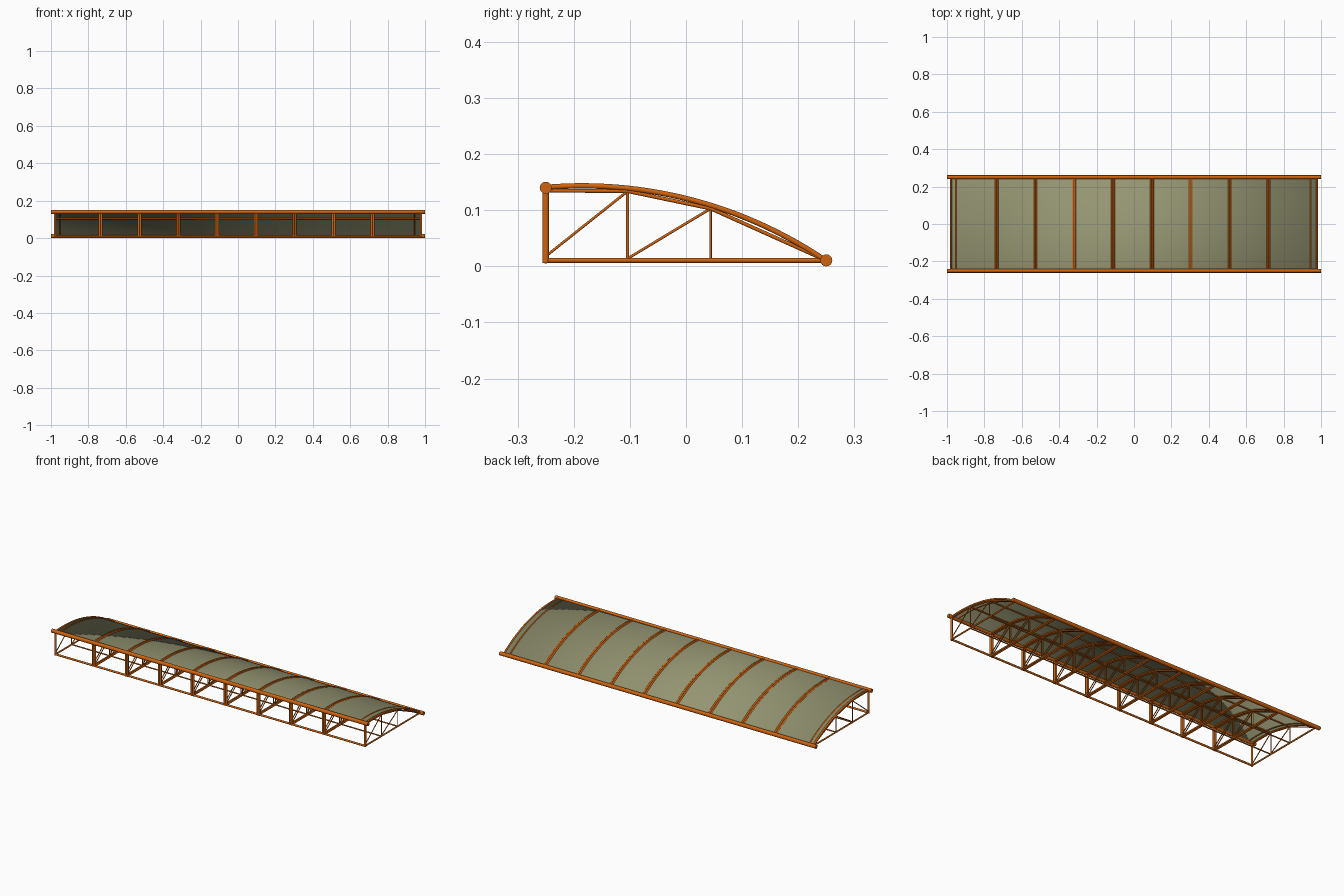
import bpy, bmesh, math
from mathutils import Vector

cube = bpy.data.objects.get("Cube")
if cube:
    bpy.data.objects.remove(cube)


def material(name, color):
    m = bpy.data.materials.new(name)
    m.use_nodes = True
    m.diffuse_color = color
    m.node_tree.nodes["Principled BSDF"].inputs["Base Color"].default_value = color
    return m


orange = material("orange steel", (0.62, 0.125, 0.005, 1))
olive = material("olive roofing", (0.30, 0.30, 0.17, 1))


def finish(name, bm, mat):
    me = bpy.data.meshes.new(name)
    bm.to_mesh(me)
    bm.free()
    me.materials.append(mat)
    ob = bpy.data.objects.new(name, me)
    bpy.context.collection.objects.link(ob)
    bpy.ops.object.select_all(action="DESELECT")
    ob.select_set(True)
    bpy.context.view_layer.objects.active = ob
    bpy.ops.object.shade_smooth_by_angle(angle=math.radians(40))
    return ob


def sweep(bm, points, radius, sides=12):
    """Capped round tube along points lying in one x plane or along x."""
    pts = [Vector(p) for p in points]
    rings = []
    for i, p in enumerate(pts):
        t = (pts[min(i + 1, len(pts) - 1)] - pts[max(i - 1, 0)]).normalized()
        side = Vector((0, 1, 0)) if abs(t.x) > 0.9 else Vector((1, 0, 0))
        up = t.cross(side)
        rings.append([bm.verts.new(p + radius * (side * math.cos(a) + up * math.sin(a)))
                      for a in (2 * math.pi * k / sides for k in range(sides))])
    for r0, r1 in zip(rings, rings[1:]):
        for k in range(sides):
            n = (k + 1) % sides
            bm.faces.new((r0[k], r0[n], r1[n], r1[k]))
    bm.faces.new(rings[0][::-1])
    bm.faces.new(rings[-1])
    bmesh.ops.recalc_face_normals(bm, faces=bm.faces)


FRONT, BACK = -0.25, 0.25
NODE_A, NODE_B = -0.104, 0.044
LOW = 0.0105
APEX_Y, APEX_Z, RADIUS = -0.185, 0.1435, 0.773


def arc(offset=0.0, steps=28):
    """Roof profile as (y, z) pairs."""
    out = []
    for i in range(steps + 1):
        y = FRONT + (BACK - FRONT) * i / steps
        z = APEX_Z - RADIUS + math.sqrt(RADIUS ** 2 - (y - APEX_Y) ** 2)
        out.append((y, z + offset))
    return out


# Trusses and roof ribs, doubled where two bays meet
def truss(name, x, shifts):
    bm = bmesh.new()
    for s in shifts:
        def bar(pts, r, sides=10):
            sweep(bm, [(x + s, y, z) for y, z in pts], r, sides)
        top_a, top_b = (NODE_A, 0.134), (NODE_B, 0.103)
        bar([(FRONT, 0.006), (FRONT, 0.14)], 0.006)
        bar([(FRONT, LOW), (BACK, LOW)], 0.0045)
        bar([(FRONT, 0.135), top_a], 0.0035)
        bar([top_a, top_b], 0.0035)
        bar([top_b, (BACK, LOW)], 0.0035)
        bar([(NODE_A, LOW), top_a], 0.0027)
        bar([(NODE_B, LOW), top_b], 0.0022)
        bar([(FRONT, 0.018), top_a], 0.0025)
        bar([(NODE_A, 0.014), top_b], 0.0025)
        bar(arc(), 0.005)
    finish(name, bm, orange)


inner = [-0.735 + 0.2077 * i for i in range(8)]
for i, x in enumerate(inner):
    truss(f"truss_{i + 1}", x, (-0.0052, 0.0052))
truss("right_end_truss", -0.979, (0,))
truss("left_end_truss", 0.979, (0,))

# Extra ribs beside the two ends
for name, x in (("right_end_rib", -0.953), ("left_end_rib", 0.945)):
    bm = bmesh.new()
    sweep(bm, [(x, y, z) for y, z in arc()], 0.004)
    finish(name, bm, orange)

# Long tubes along the building
for name, y, z, r, half in (
        ("front_eave_tube", FRONT, 0.14, 0.0107, 1.0),
        ("back_eave_tube", BACK, 0.0107, 0.0107, 1.0),
        ("front_bottom_beam", FRONT, LOW, 0.0055, 0.979),
        ("middle_bottom_beam", NODE_A, LOW, 0.0035, 0.979),
        ("rear_bottom_beam", NODE_B, LOW, 0.0035, 0.979),
        ("middle_purlin", NODE_A, 0.134, 0.0035, 0.979),
        ("rear_purlin", NODE_B, 0.103, 0.0035, 0.979)):
    bm = bmesh.new()
    sweep(bm, [(-half, y, z), (half, y, z)], r, 16)
    finish(name, bm, orange)

# Curved roof sheet
bm = bmesh.new()
rows = [[bm.verts.new((x, y, z)) for x in (-0.979, 0.979)] for y, z in arc(0.001)]
for a, b in zip(rows, rows[1:]):
    bm.faces.new((a[0], a[1], b[1], b[0]))
roof = finish("roof_sheet", bm, olive)
mod = roof.modifiers.new("thickness", "SOLIDIFY")
mod.thickness = 0.002
mod.offset = -1
